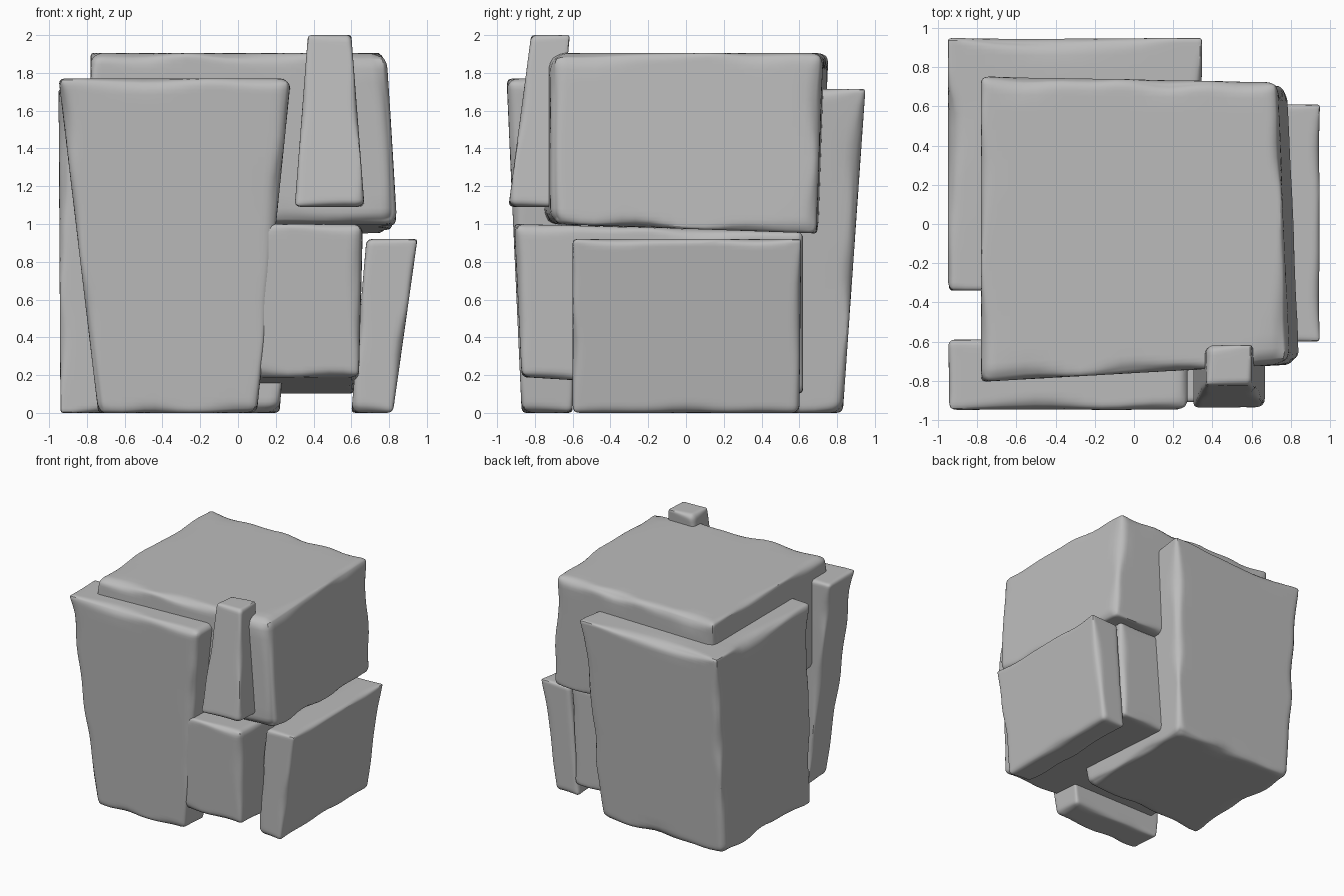
import bpy, bmesh, math
from mathutils import Vector, noise

if "Cube" in bpy.data.objects:
    bpy.data.objects.remove(bpy.data.objects["Cube"])

stone = bpy.data.materials.new("grey stone")
stone.diffuse_color = (0.5, 0.5, 0.5, 1)
stone.use_nodes = True
stone.node_tree.nodes["Principled BSDF"].inputs["Base Color"].default_value = stone.diffuse_color


def grid_steps(half):
    """Positions along one axis, packed close to both ends so edges can be worn."""
    near = [0, 0.012, 0.025, 0.04, 0.06, 0.085]
    near = [n for n in near if n < half * 0.8]
    inner = half - near[-1]
    count = max(2, int(inner * 2 / 0.07))
    mid = [-inner + 2 * inner * i / count for i in range(1, count)]
    return [-half + n for n in near] + mid + [half - n for n in reversed(near)]


def worn_block(name, bottom, top, seed, wear=0.085, warp=None):
    """Tapered block; bottom and top are (x0, x1, y0, y1, z). Edges are irregularly rounded."""
    half = [(bottom[1] - bottom[0] + top[1] - top[0]) / 4,
            (bottom[3] - bottom[2] + top[3] - top[2]) / 4,
            (top[4] - bottom[4]) / 2]
    steps = [grid_steps(h) for h in half]
    wear = min(wear, 0.5 * min(half))

    def place(p):
        # edge radius varies with smooth noise
        n = noise.noise(p * 3.2 + Vector((seed * 7.3, seed * 3.1, seed * 5.7)))
        r = wear * min(1.0, max(0.15, 0.55 + 0.8 * n))
        q = Vector([max(-h + r, min(h - r, c)) for c, h in zip(p, half)])
        d = p - q
        if d.length > 1e-6:
            p = q + d.normalized() * min(r, d.length)
        u, v, w = [(c / h + 1) / 2 for c, h in zip(p, half)]
        a = [b + (t - b) * w for b, t in zip(bottom, top)]
        out = Vector((a[0] + (a[1] - a[0]) * u, a[2] + (a[3] - a[2]) * v, a[4]))
        return warp(out, u, v, w) if warp else out

    bm = bmesh.new()
    for axis in range(3):
        i, j = (axis + 1) % 3, (axis + 2) % 3
        for side in (-1, 1):
            rows = []
            for s in steps[i]:
                row = []
                for t in steps[j]:
                    p = Vector((0, 0, 0))
                    p[axis], p[i], p[j] = side * half[axis], s, t
                    row.append(bm.verts.new(place(p)))
                rows.append(row)
            for a in range(len(rows) - 1):
                for b in range(len(rows[0]) - 1):
                    quad = [rows[a][b], rows[a + 1][b], rows[a + 1][b + 1], rows[a][b + 1]]
                    bm.faces.new(quad if side > 0 else quad[::-1])
    bmesh.ops.remove_doubles(bm, verts=bm.verts, dist=0.0005)
    mesh = bpy.data.meshes.new(name)
    bm.to_mesh(mesh)
    bm.free()
    mesh.materials.append(stone)
    obj = bpy.data.objects.new(name, mesh)
    bpy.context.collection.objects.link(obj)
    bpy.ops.object.select_all(action='DESELECT')
    obj.select_set(True)
    bpy.context.view_layer.objects.active = obj
    bpy.ops.object.shade_smooth_by_angle(angle=math.radians(30))


def skew_upper(p, u, v, w):
    # front face swings forward on the left, underside drops toward the back
    p.y -= 0.09 * (1 - u) * (1 - v)
    p.y += 0.03 * (1 - u) * v
    p.x -= 0.06 * u * v
    p.z -= 0.05 * v * (1 - w)
    return p


def skew_lower(p, u, v, w):
    # both top and underside drop toward the back
    p.z -= (0.09 * (1 - w) + 0.04 * w) * v
    return p


# large upper block
worn_block("upper_block", (-0.78, 0.845, -0.715, 0.69, 1.0),
           (-0.78, 0.79, -0.715, 0.725, 1.905), 1, 0.10, skew_upper)
# inner lower block
worn_block("lower_block", (-0.70, 0.64, -0.87, 0.62, 0.19),
           (-0.70, 0.66, -0.91, 0.62, 1.0), 2, 0.08, skew_lower)
# tall front slab
worn_block("front_slab", (-0.74, 0.10, -0.87, -0.60, 0.0),
           (-0.95, 0.28, -0.95, -0.59, 1.77), 3, 0.10)
# back left corner block
worn_block("back_corner_block", (-0.94, 0.22, -0.34, 0.83, 0.0),
           (-0.95, 0.35, -0.34, 0.95, 1.715), 4, 0.10)
# leaning right slab
worn_block("right_slab", (0.60, 0.82, -0.60, 0.60, 0.0),
           (0.68, 0.95, -0.60, 0.61, 0.92), 5, 0.085)
# narrow front wedge
worn_block("front_wedge", (0.30, 0.67, -0.94, -0.70, 1.09),
           (0.37, 0.60, -0.82, -0.615, 2.0), 6, 0.05)
